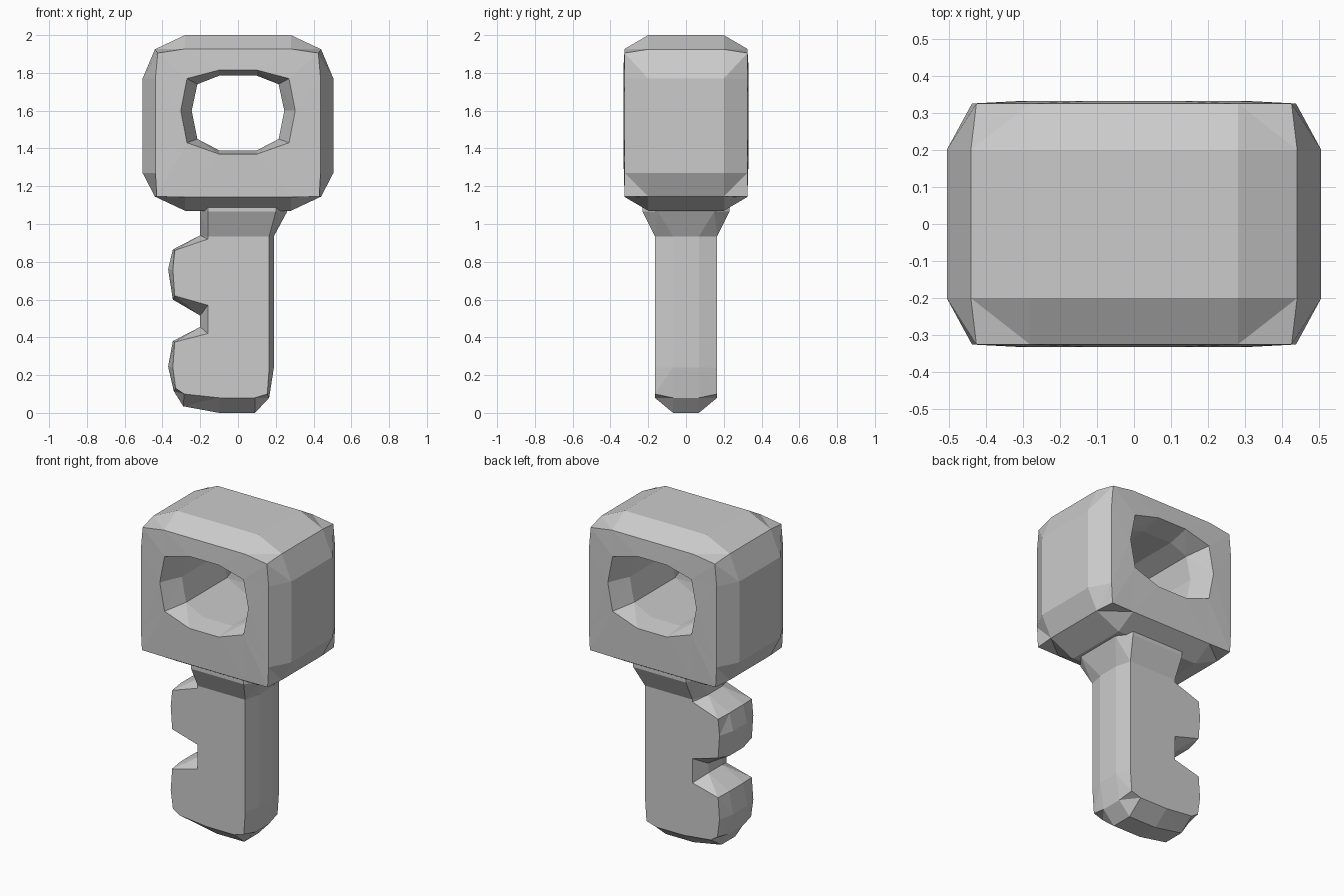
import bpy
import bmesh

cube = bpy.data.objects.get("Cube")
if cube:
    bpy.data.objects.remove(cube, do_unlink=True)

GREY = (0.6, 0.6, 0.6, 1)
metal = bpy.data.materials.new("plain_grey")
metal.use_nodes = True
metal.diffuse_color = GREY
metal.node_tree.nodes["Principled BSDF"].inputs["Base Color"].default_value = GREY


def loft(name, rings, closed=False):
    """Skin equal-length rings; closed joins last to first, otherwise the ends are capped."""
    bm = bmesh.new()
    loops = [[bm.verts.new(p) for p in ring] for ring in rings]
    pairs = list(zip(loops, loops[1:]))
    if closed:
        pairs.append((loops[-1], loops[0]))
    else:
        bm.faces.new(loops[0])
        bm.faces.new(loops[-1])
    count = len(loops[0])
    for a, b in pairs:
        for i in range(count):
            j = (i + 1) % count
            bm.faces.new((a[i], a[j], b[j], b[i]))
    bmesh.ops.remove_doubles(bm, verts=bm.verts[:], dist=0.0005)
    bmesh.ops.triangulate(bm, faces=bm.faces[:])
    bmesh.ops.recalc_face_normals(bm, faces=bm.faces[:])
    mesh = bpy.data.meshes.new(name)
    bm.to_mesh(mesh)
    bm.free()
    mesh.materials.append(metal)
    obj = bpy.data.objects.new(name, mesh)
    bpy.context.collection.objects.link(obj)
    return obj


def mirrored(right_half):
    """Complete a top-to-bottom right half outline with its left half."""
    return right_half + [(-x, z) for x, z in reversed(right_half)]


def at_depth(outline, y):
    return [(x, y, z) for x, z in outline]


# Handle block with a flared window through it
rim = mirrored([(.28, 2), (.44, 1.925), (.505, 1.77),
                (.505, 1.27), (.44, 1.145), (.28, 1.07)])
face_edge = mirrored([(.28, 1.927), (.425, 1.905), (.437, 1.77),
                      (.437, 1.27), (.43, 1.145), (.28, 1.143)])
window_edge = mirrored([(.1, 1.815), (.27, 1.77), (.303, 1.6),
                        (.303, 1.6), (.27, 1.43), (.1, 1.37)])
window_core = mirrored([(.1, 1.785), (.215, 1.74), (.245, 1.6),
                        (.245, 1.6), (.215, 1.45), (.1, 1.39)])
profile = [(window_core, .2), (window_edge, .332), (face_edge, .325), (rim, .2)]
front_side = [at_depth(outline, -y) for outline, y in profile]
back_side = [at_depth(outline, y) for outline, y in reversed(profile)]
loft("handle", front_side + back_side, closed=True)

# Blade with two teeth: pairs of middle and face outlines
blade_mid = [(-.2, .945), (-.2, .94), (-.345, .865), (-.37, .76), (-.345, .6),
             (-.2, .515), (-.2, .455), (-.345, .38), (-.37, .245), (-.34, .115),
             (-.29, .035), (-.1, 0), (.09, 0), (.165, .08), (.19, .24), (.19, .94)]
blade_face = [(-.16, .94), (-.16, .92), (-.335, .86), (-.345, .76), (-.335, .62),
              (-.16, .57), (-.16, .42), (-.335, .375), (-.345, .24), (-.33, .13),
              (-.285, .1), (-.1, .08), (.09, .08), (.155, .1), (.165, .24), (.165, .94)]
loft("blade", [at_depth(blade_face, -.165), at_depth(blade_mid, -.068),
               at_depth(blade_mid, .068), at_depth(blade_face, .165)])


def neck_section(z, right_face, right_mid, y_face, y_mid):
    """Eight-sided horizontal section, straight on the toothed side."""
    half = [(-.2, y_mid), (-.16, y_face), (right_face, y_face), (right_mid, y_mid)]
    return [(x, y, z) for x, y in half + [(x, -y) for x, y in reversed(half)]]


# Neck flaring from the blade into the handle
loft("neck", [neck_section(.935, .165, .19, .165, .068),
              neck_section(1.065, .2, .26, .23, .15),
              neck_section(1.13, .2, .26, .23, .15)])
